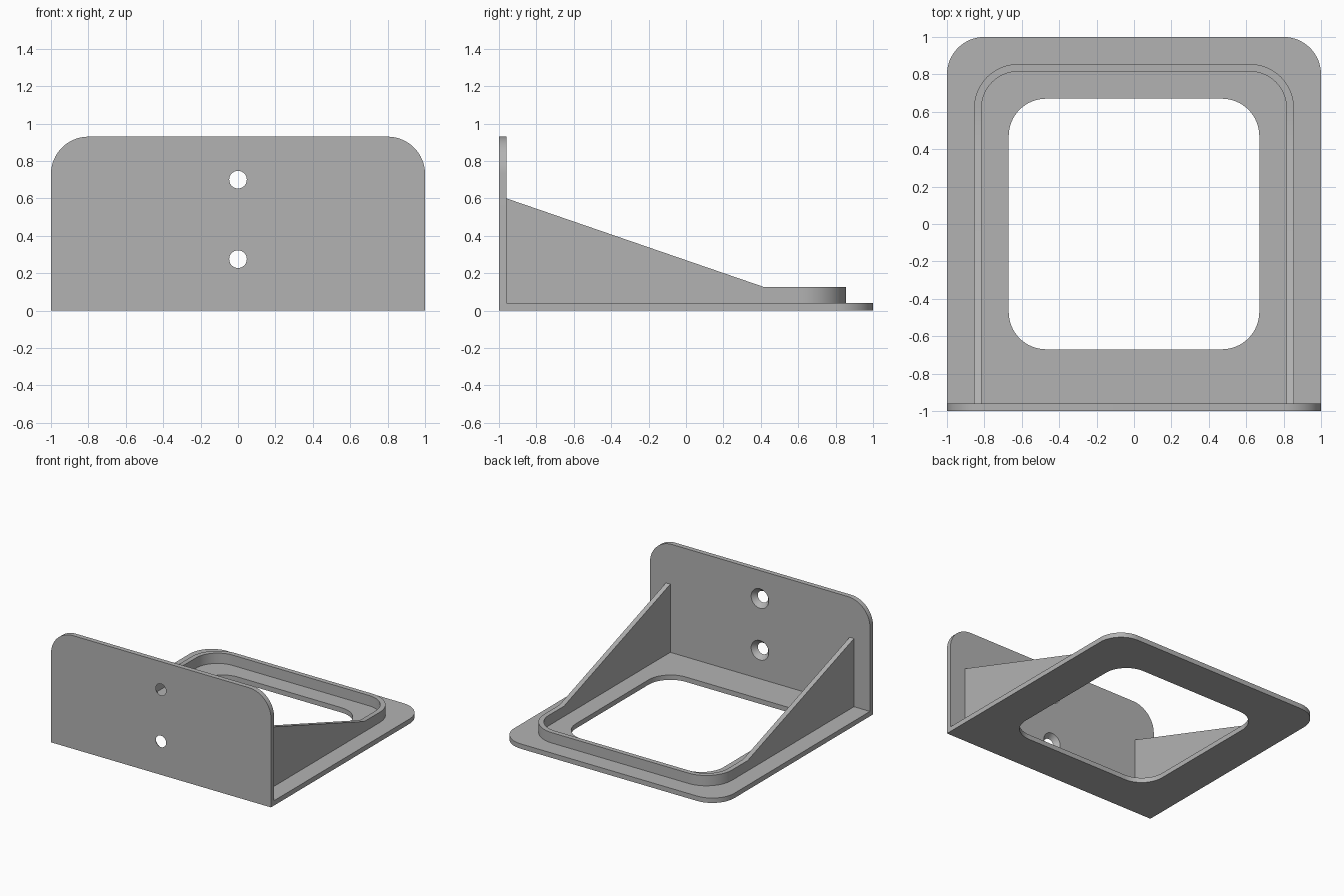
import bpy, bmesh
from math import sin, cos, pi
from mathutils import Vector

cube = bpy.data.objects.get("Cube")
if cube:
    bpy.data.objects.remove(cube, do_unlink=True)

THICK = 0.04
WALL_Y = -0.96

grey = bpy.data.materials.new("light grey")
grey.use_nodes = True
colour = (0.45, 0.45, 0.45, 1)
grey.diffuse_color = colour
grey.node_tree.nodes["Principled BSDF"].inputs["Base Color"].default_value = colour


def arc(cx, cy, r, start, end, steps):
    angles = [start + (end - start) * i / steps for i in range(steps + 1)]
    return [(cx + r * cos(a), cy + r * sin(a)) for a in angles]


def circle(cx, cy, r):
    return arc(cx, cy, r, 0, 2 * pi, 40)[:-1]


def rounded_rect(x, y0, y1, r, round_bottom):
    """Outline from -x to x, with the lower corners optionally square."""
    pts = arc(x - r, y1 - r, r, 0, pi / 2, 16) + arc(r - x, y1 - r, r, pi / 2, pi, 16)
    if round_bottom:
        return pts + arc(r - x, y0 + r, r, pi, 1.5 * pi, 16) + arc(x - r, y0 + r, r, 1.5 * pi, 2 * pi, 16)
    return pts + [(-x, y0), (x, y0)]


def finish(name, bm):
    bmesh.ops.recalc_face_normals(bm, faces=bm.faces[:])
    mesh = bpy.data.meshes.new(name)
    bm.to_mesh(mesh)
    bm.free()
    mesh.materials.append(grey)
    obj = bpy.data.objects.new(name, mesh)
    bpy.context.collection.objects.link(obj)
    bpy.ops.object.select_all(action='DESELECT')
    obj.select_set(True)
    bpy.context.view_layer.objects.active = obj
    bpy.ops.object.shade_smooth_by_angle(angle=pi / 6)
    return obj


def plate(name, loops_a, loops_b, place):
    """Slab between two caps; the first loop is the outline, the rest are holes."""
    bm = bmesh.new()
    caps = []
    for depth, loops in enumerate((loops_a, loops_b)):
        rings, edges = [], []
        for loop in loops:
            ring = [bm.verts.new(place(u, v, depth * THICK)) for u, v in loop]
            edges += [bm.edges.new((ring[i - 1], ring[i])) for i in range(len(ring))]
            rings.append(ring)
        normal = Vector(place(0, 0, 1)) - Vector(place(0, 0, 0))
        bmesh.ops.triangle_fill(bm, edges=edges, use_beauty=True, normal=normal)
        caps.append(rings)
    for a, b in zip(*caps):
        for i in range(len(a)):
            bm.faces.new((a[i - 1], a[i], b[i], b[i - 1]))
    # Merge the flat triangles into clean caps
    bmesh.ops.dissolve_limit(bm, angle_limit=0.001, verts=[], edges=bm.edges[:])
    return finish(name, bm)


# Base with a large rounded window
base = [rounded_rect(1, WALL_Y, 1, 0.2, False),
        rounded_rect(0.67, -0.67, 0.67, 0.2, True)]
plate("base_plate", base, base, lambda u, v, d: (u, v, d))

# Upright mounting plate, screw holes countersunk on the inner side
outline = rounded_rect(1, 0, 0.93, 0.2, False)
heights = (0.275, 0.70)
plate("mounting_plate",
      [outline] + [circle(0, z, 0.047) for z in heights],
      [outline] + [circle(0, z, 0.08) for z in heights],
      lambda u, v, d: (u, d - 1, v))


# U-shaped rim whose sides rise into sloping gussets
def rim_path(half, r):
    c = half - r
    right = [(half, WALL_Y), (half, 0.42)] + arc(c, c, r, 0, pi / 2, 16)
    return right + [(-x, y) for x, y in reversed(right)]


def rim_height(y):
    return 0.125 + max(0, 0.42 - y) * (0.60 - 0.125) / (0.42 - WALL_Y)


bm = bmesh.new()
sections = []
for (ox, oy), (ix, iy) in zip(rim_path(0.855, 0.235), rim_path(0.815, 0.195)):
    corners = ((ox, oy, THICK), (ox, oy, rim_height(oy)),
               (ix, iy, rim_height(iy)), (ix, iy, THICK))
    sections.append([bm.verts.new(p) for p in corners])
for a, b in zip(sections, sections[1:]):
    for i in range(4):
        bm.faces.new((a[i - 1], a[i], b[i], b[i - 1]))
bm.faces.new(sections[0])
bm.faces.new(sections[-1])
finish("rim_with_gussets", bm)
